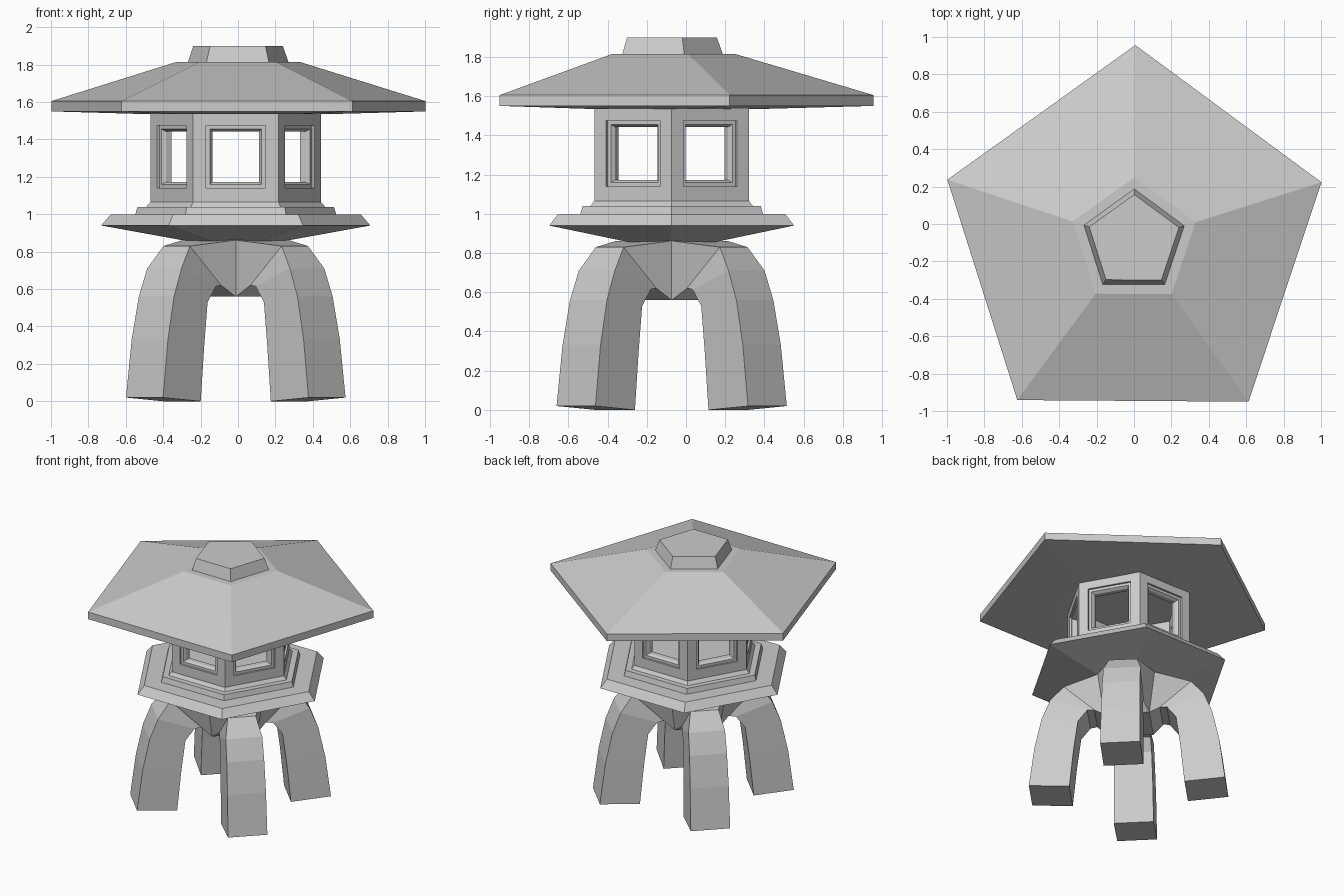
import bpy, bmesh, math
from mathutils import Vector, Matrix

if "Cube" in bpy.data.objects:
    bpy.data.objects.remove(bpy.data.objects["Cube"])


def finish(bm, name, loc):
    bmesh.ops.remove_doubles(bm, verts=bm.verts, dist=0.0005)
    bmesh.ops.recalc_face_normals(bm, faces=bm.faces)
    me = bpy.data.meshes.new(name)
    bm.to_mesh(me)
    bm.free()
    ob = bpy.data.objects.new(name, me)
    ob.location = loc
    bpy.context.collection.objects.link(ob)
    return ob


def bridge(bm, a, b):
    n = len(a)
    for i in range(n):
        j = (i + 1) % n
        bm.faces.new((a[i], a[j], b[j], b[i]))


def ngon_lathe(name, profile, sides, start_deg, loc):
    """Stack of polygon rings (radius, z), capped at both ends."""
    bm = bmesh.new()
    rings = []
    for r, z in profile:
        ring = []
        for i in range(sides):
            a = math.radians(start_deg) + i * math.tau / sides
            ring.append(bm.verts.new((r * math.cos(a), r * math.sin(a), z)))
        rings.append(ring)
    for a, b in zip(rings, rings[1:]):
        bridge(bm, a, b)
    bm.faces.new(rings[0])
    bm.faces.new(rings[-1])
    return finish(bm, name, loc)


HEX = (-0.012, -0.073, 0)
ROOF = (0, -0.095, 0)

# Five-sided roof and its cap
ngon_lathe("roof", [(0.5, 1.535), (1.0515, 1.55), (1.0515, 1.605),
                    (0.345, 1.815)], 5, 89.6, ROOF)
ngon_lathe("roof_cap", [(0.284, 1.81), (0.252, 1.9)], 5, 89.6, ROOF)

# Six-sided stepped platform
ngon_lathe("platform", [(0.25, 0.855), (0.72, 0.94), (0.668, 1.0), (0.537, 1.0),
                        (0.525, 1.04), (0.478, 1.04), (0.456, 1.065)], 6, 0, HEX)

# Hollow six-sided lamp chamber: each wall is a chain of rectangles
# (half width, z low, z high, depth behind the outer face)
WALL = [(0.2275, 1.06, 1.545, 0), (0.158, 1.14, 1.475, 0), (0.158, 1.14, 1.475, 0.015),
        (0.138, 1.16, 1.455, 0.015), (0.125, 1.172, 1.442, 0.035),
        (0.125, 1.172, 1.442, 0.07), (0.187, 1.06, 1.545, 0.07)]
bm = bmesh.new()
for k in range(6):
    rot = Matrix.Rotation(k * math.tau / 6, 3, 'Z')
    rings = []
    for hw, z0, z1, dep in WALL:
        y = -0.394 + dep
        pts = [(-hw, y, z0), (hw, y, z0), (hw, y, z1), (-hw, y, z1)]
        rings.append([bm.verts.new(rot @ Vector(p)) for p in pts])
    for a, b in zip(rings, rings[1:]):
        bridge(bm, a, b)
    # top and bottom of the wall
    a, b = rings[0], rings[-1]
    bm.faces.new((a[0], a[1], b[1], b[0]))
    bm.faces.new((a[2], a[3], b[3], b[2]))
finish(bm, "lamp_chamber", HEX)

# Four arched legs on the diagonals, meeting at a central hub
# (outer distance, z, half width), (inner distance, z, half width)
LEG = [((0.69, 0.02, 0.14), (0.405, 0.0, 0.14)),
       ((0.65, 0.33, 0.137), (0.375, 0.30, 0.137)),
       ((0.60, 0.56, 0.133), (0.345, 0.53, 0.132)),
       ((0.54, 0.71, 0.13), (0.28, 0.615, 0.13)),
       ((0.447, 0.83, 0.10), (0.23, 0.62, 0.12)),
       ((0.20, 0.862, 0.20), (0.16, 0.56, 0.16))]
bm = bmesh.new()
for k in range(4):
    rot = Matrix.Rotation(math.pi / 4 + k * math.pi / 2, 3, 'Z')
    rings = []
    for (d, z, w), (e, y, v) in LEG:
        pts = [(d, -w, z), (d, w, z), (e, v, y), (e, -v, y)]
        rings.append([bm.verts.new(rot @ Vector(p)) for p in pts])
    for a, b in zip(rings, rings[1:]):
        bridge(bm, a, b)
    bm.faces.new(rings[0])
    # hub quarter, top and bottom
    end = rings[-1]
    top = bm.verts.new((0, 0, 0.863))
    low = bm.verts.new((0, 0, 0.56))
    bm.faces.new((end[0], end[1], top))
    bm.faces.new((end[2], end[3], low))
finish(bm, "legs", HEX)
